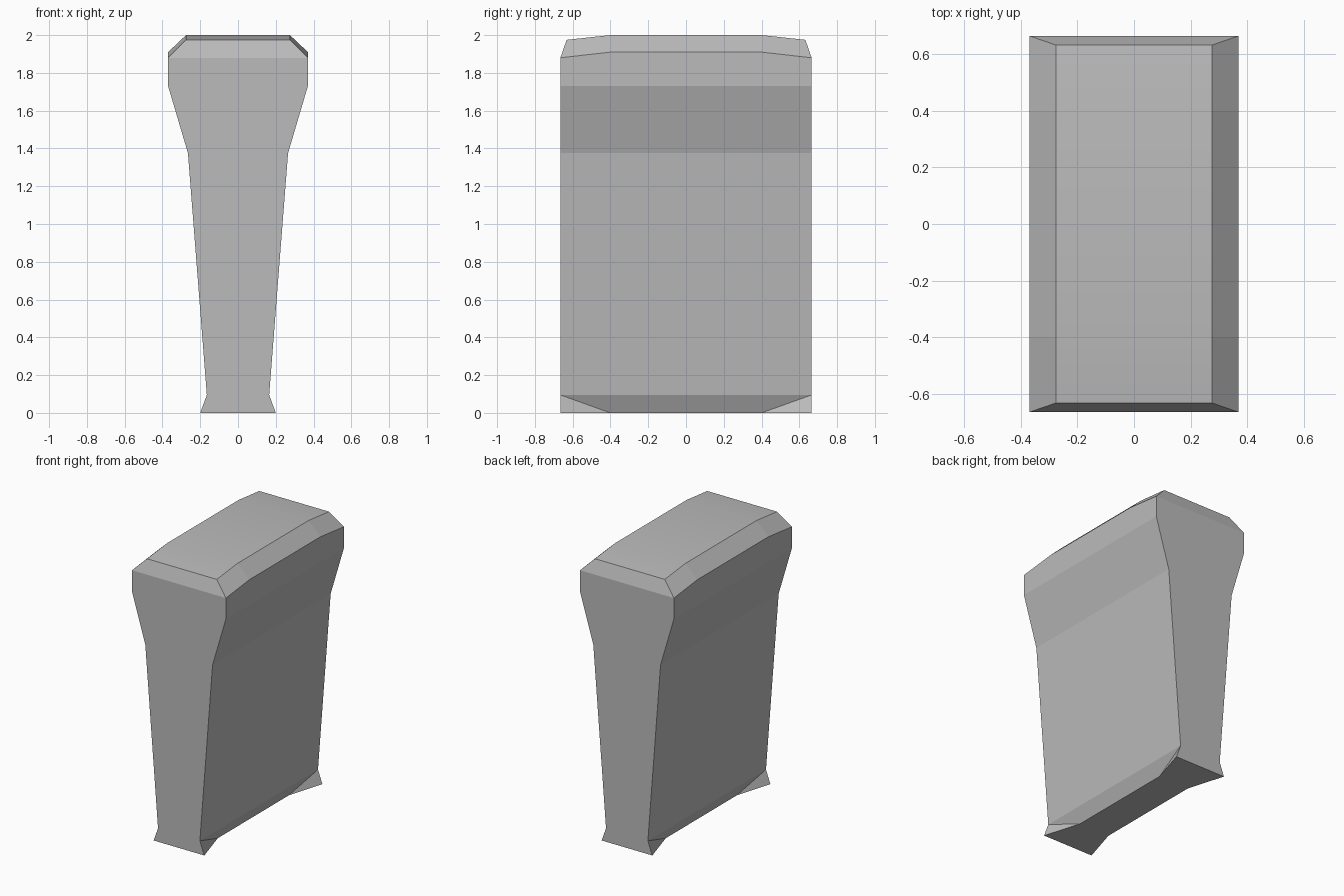
import bpy, bmesh

if "Cube" in bpy.data.objects:
    bpy.data.objects.remove(bpy.data.objects["Cube"], do_unlink=True)

# One stone-grey colour for the whole block
grey = bpy.data.materials.new("stone_grey")
grey.use_nodes = True
colour = (0.5, 0.5, 0.5, 1)
grey.diffuse_color = colour
grey.node_tree.nodes["Principled BSDF"].inputs["Base Color"].default_value = colour

# Half cross-sections (x, z) from the foot up to the cap edge
waist = [(0.165, 0.095), (0.265, 1.375), (0.37, 1.73)]
end_half = [(0.2, 0)] + waist + [(0.37, 1.88), (0.275, 1.975)]
mid_half = [(0.12, 0)] + waist + [(0.37, 1.91), (0.275, 2)]
END, MID, CAP = 0.665, 0.4, 0.632

bm = bmesh.new()


def section(half, y, cap_y):
    """Closed ring: up the +x side, then down the -x side."""
    ring = half + [(-x, z) for x, z in reversed(half)]
    top = (len(half) - 1, len(half))
    return [bm.verts.new((x, cap_y if i in top else y, z))
            for i, (x, z) in enumerate(ring)]


rings = [section(end_half, -END, -CAP), section(mid_half, -MID, -MID),
         section(mid_half, MID, MID), section(end_half, END, CAP)]
count = len(rings[0])
top_strip = len(end_half) - 1
flares = (0, count - 2)

# Skin between neighbouring sections
for k, (a, b) in enumerate(zip(rings, rings[1:])):
    for i in range(count):
        j = (i + 1) % count
        if i in flares and k != 1:
            # Foot corners fold from the waist line to the middle of the base
            end, mid = (a, b) if k == 0 else (b, a)
            foot, neck = (i, j) if i == 0 else (j, i)
            bm.faces.new((end[foot], end[neck], mid[foot]))
            bm.faces.new((end[neck], mid[neck], mid[foot]))
        else:
            face = bm.faces.new((a[i], a[j], b[j], b[i]))
            face.smooth = i == top_strip

# Upright end faces and their top chamfers
for ring in (rings[0], rings[-1]):
    t = top_strip
    bm.faces.new(ring[:t] + ring[t + 2:])
    bm.faces.new((ring[t - 1], ring[t], ring[t + 1], ring[t + 2]))

bmesh.ops.recalc_face_normals(bm, faces=bm.faces)
mesh = bpy.data.meshes.new("tapered_block")
bm.to_mesh(mesh)
bm.free()
mesh.materials.append(grey)
block = bpy.data.objects.new("tapered_block", mesh)
bpy.context.collection.objects.link(block)
